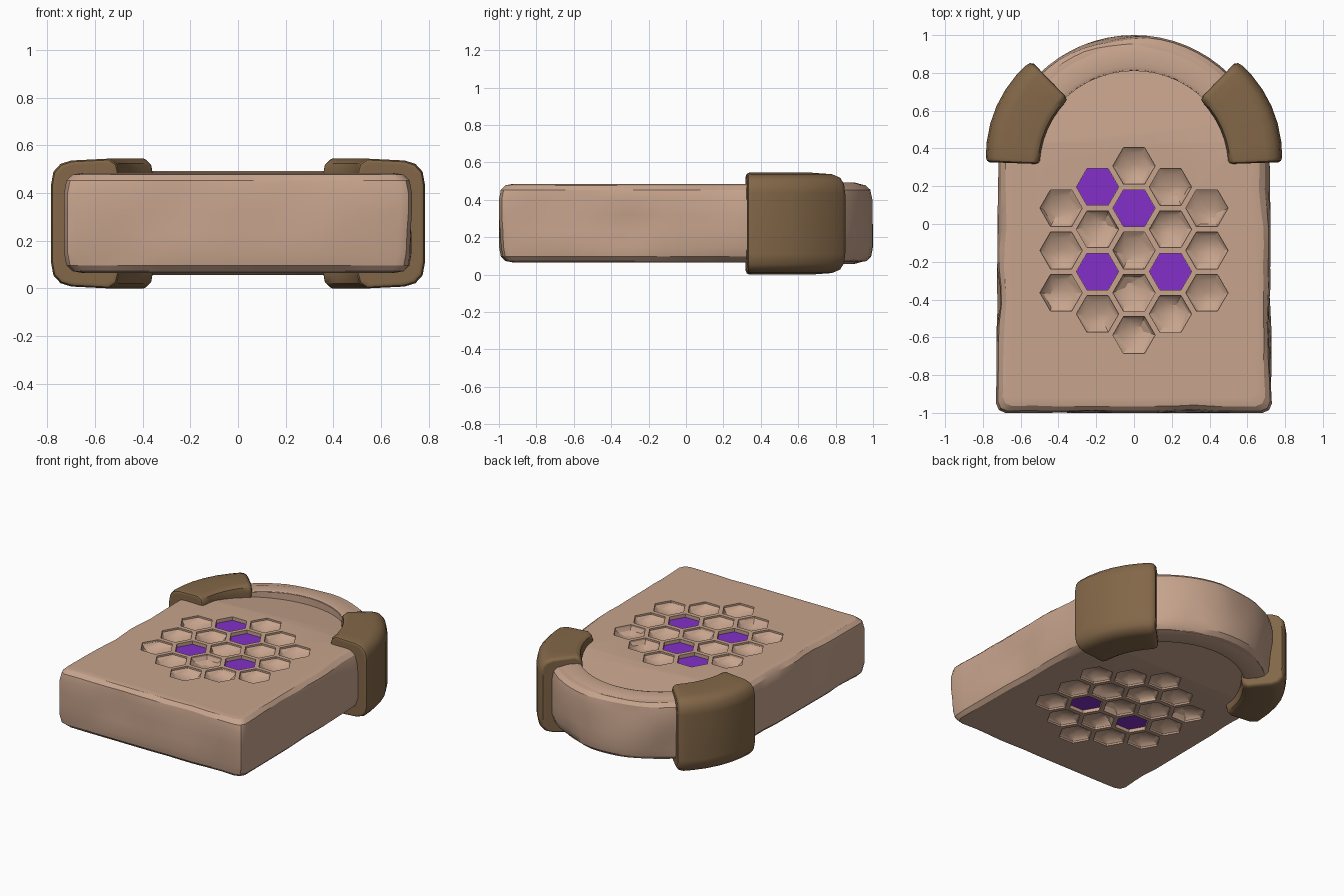
import bpy, bmesh, math, random
from mathutils import Vector, noise

if "Cube" in bpy.data.objects:
    bpy.data.objects.remove(bpy.data.objects["Cube"])

random.seed(4)
MID, HALF = 0.275, 0.21          # slab mid height and half thickness


def material(name, rgb):
    m = bpy.data.materials.new(name)
    m.diffuse_color = (*rgb, 1)
    m.use_nodes = True
    m.node_tree.nodes["Principled BSDF"].inputs["Base Color"].default_value = m.diffuse_color
    return m


STONE = material("tan stone", (0.57, 0.37, 0.265))
BROWN = material("dark brown", (0.225, 0.135, 0.064))
PURPLE = material("purple", (0.23, 0.03, 0.58))


def loft(bm, rings):
    """Closed solid through rings of equal point count."""
    vs = [[bm.verts.new(p) for p in r] for r in rings]
    n = len(vs[0])
    for a, b in zip(vs, vs[1:]):
        for i in range(n):
            j = (i + 1) % n
            bm.faces.new((a[i], a[j], b[j], b[i]))
    bm.faces.new(vs[0])
    bm.faces.new(vs[-1])


def finish(bm, name, mat):
    bmesh.ops.recalc_face_normals(bm, faces=bm.faces)
    me = bpy.data.meshes.new(name)
    bm.to_mesh(me)
    bm.free()
    ob = bpy.data.objects.new(name, me)
    bpy.context.collection.objects.link(ob)
    me.materials.append(mat)
    return ob


def select(ob):
    bpy.ops.object.select_all(action='DESELECT')
    ob.select_set(True)
    bpy.context.view_layer.objects.active = ob


def smooth(ob, angle):
    select(ob)
    bpy.ops.object.shade_smooth_by_angle(angle=math.radians(angle))
    ob.modifiers.new("normals", 'WEIGHTED_NORMAL').keep_sharp = True
    bpy.ops.object.modifier_apply(modifier="normals")


# Arched slab outline, shrunk by d
def outline(d):
    w, r, low, c = 0.73 - d, 0.72 - d, -1 + d, 0.05
    pts = []
    for i in range(13):                                   # front edge
        pts.append((-w + c + (2 * w - 2 * c) * i / 12, low))
    pts.append((w - c * 0.3, low + c * 0.3))
    for i in range(13):                                   # right edge
        t = i / 12
        pts.append((w - 0.01 * t, low + c + (0.28 - low - c) * t))
    for i in range(1, 32):                                # arch
        a = math.pi * i / 32
        pts.append((r * math.cos(a), 0.28 + r * math.sin(a)))
    for i in range(13):                                   # left edge
        t = 1 - i / 12
        pts.append((-w + 0.01 * t, low + c + (0.28 - low - c) * t))
    pts.append((-w + c * 0.3, low + c * 0.3))
    return pts


# Stone slab with softly chipped sides
PROFILE = [(0.075, -1), (0.035, -0.965), (0.01, -0.85), (0, -0.6), (0, -0.2),
           (0, 0.2), (0, 0.6), (0.01, 0.85), (0.035, 0.965), (0.075, 1)]
rings = []
for d, k in PROFILE:
    z, ring = MID + HALF * k, []
    for i, (x, y) in enumerate(outline(d)):
        chip = max(0, noise.noise(Vector((x * 3.5, y * 3.5, z * 5)))) * 0.035
        ring.append((*outline(d + chip)[i], z))
    rings.append(ring)
bm = bmesh.new()
loft(bm, rings)
slab = finish(bm, "stone_slab", STONE)

# Honeycomb cell centres: five columns
cells = []
for col in range(-2, 3):
    count = 5 - abs(col)
    for k in range(count):
        cells.append((col * 0.193, -0.14 + 0.224 * ((count - 1) / 2 - k), col, k))
TOP_PURPLE = {(-1, 0), (0, 1), (-1, 2), (1, 2)}
BOTTOM_PURPLE = {(-1, 2), (1, 2)}


def hexagon(cx, cy, r, z):
    return [(cx + r * math.cos(math.pi * i / 3), cy + r * math.sin(math.pi * i / 3), z)
            for i in range(6)]


# Cutters for cells and arch recess, and purple cell plates, on both faces
cut, plates = bmesh.new(), bmesh.new()
for s, purple in ((1, TOP_PURPLE), (-1, BOTTOM_PURPLE)):
    def level(depth):
        return MID + s * (HALF - depth)

    for cx, cy, col, k in cells:
        if (col, k) in purple:
            loft(cut, [hexagon(cx, cy, 0.112, level(-0.1)), hexagon(cx, cy, 0.112, level(0.03))])
            loft(plates, [hexagon(cx, cy, 0.1115, level(0.032)),
                          hexagon(cx, cy, 0.1115, level(0.024))])
        else:                                             # rough bowl
            ox, oy = random.uniform(-.03, .03), random.uniform(-.03, .03)
            loft(cut, [hexagon(cx, cy, 0.112, level(-0.1)), hexagon(cx, cy, 0.112, level(0.012)),
                       hexagon(cx + ox * .4, cy + oy * .4, 0.085, level(0.035)),
                       hexagon(cx + ox, cy + oy, 0.03, level(0.055))])
    arc = [(0.53 * math.cos(math.pi * i / 32), 0.28 + 0.53 * math.sin(math.pi * i / 32))
           for i in range(33)]
    loft(cut, [[(x, y, level(-0.1)) for x, y in arc],
               [(x, y, level(0.05 * (y - 0.43) / 0.38)) for x, y in arc]])
cutter = finish(cut, "carving_cutter", STONE)
cutter.hide_render = True
finish(plates, "purple_cells", PURPLE)

mod = slab.modifiers.new("carve", 'BOOLEAN')
mod.operation, mod.solver, mod.object = 'DIFFERENCE', 'EXACT', cutter
select(slab)
bpy.ops.object.modifier_apply(modifier="carve")
bpy.data.objects.remove(cutter)
smooth(slab, 28)

# Raised rim lip on the arch, both faces
for s, name in ((1, "top_rim"), (-1, "bottom_rim")):
    bm, rings = bmesh.new(), []
    for i in range(25):
        a = math.pi * (0.12 + 0.76 * i / 24)
        z0, z1 = MID + s * (HALF - 0.02), MID + s * (HALF + 0.008)
        rings.append([(r * math.cos(a), 0.28 + r * math.sin(a), z) for r, z in
                      ((0.53, z0), (0.535, z1 - s * 0.006), (0.555, z1),
                       (0.62, z1), (0.67, z1 - s * 0.014), (0.67, z0))])
    loft(bm, rings)
    smooth(finish(bm, name, STONE), 35)

# Corner brackets swept round the shoulders of the arch
SECTION = [(0.0, 0.06), (0.01, 0.02), (0.04, 0.0), (0.2, 0.008), (0.245, 0.022), (0.275, 0.055),
           (0.285, 0.11)]
SECTION += [(r, 0.545 - z) for r, z in reversed(SECTION)]
for side, name in ((1, "right_bracket"), (-1, "left_bracket")):
    bm, rings = bmesh.new(), []
    steps = [(2, .02), (2.6, .006), (4, 0), (10, 0), (17, 0), (24, 0), (31, 0), (38, 0),
             (43, 0), (45, .006), (46, .02)]
    for deg, inset in steps:
        a = math.radians(deg)
        bulge = 0.012 * math.sin(math.pi * (deg - 2) / 44)
        ring = []
        for r, z in SECTION:
            kr, kz = 1 - inset / 0.1425, 1 - inset / 0.2725
            rad = 0.5 + 0.1425 + (r - 0.1425) * kr + bulge * r / 0.285
            ring.append((side * rad * math.cos(a), 0.3 + rad * math.sin(a),
                         0.2725 + (z - 0.2725) * kz))
        rings.append(ring)
    loft(bm, rings)
    smooth(finish(bm, name, BROWN), 40)
